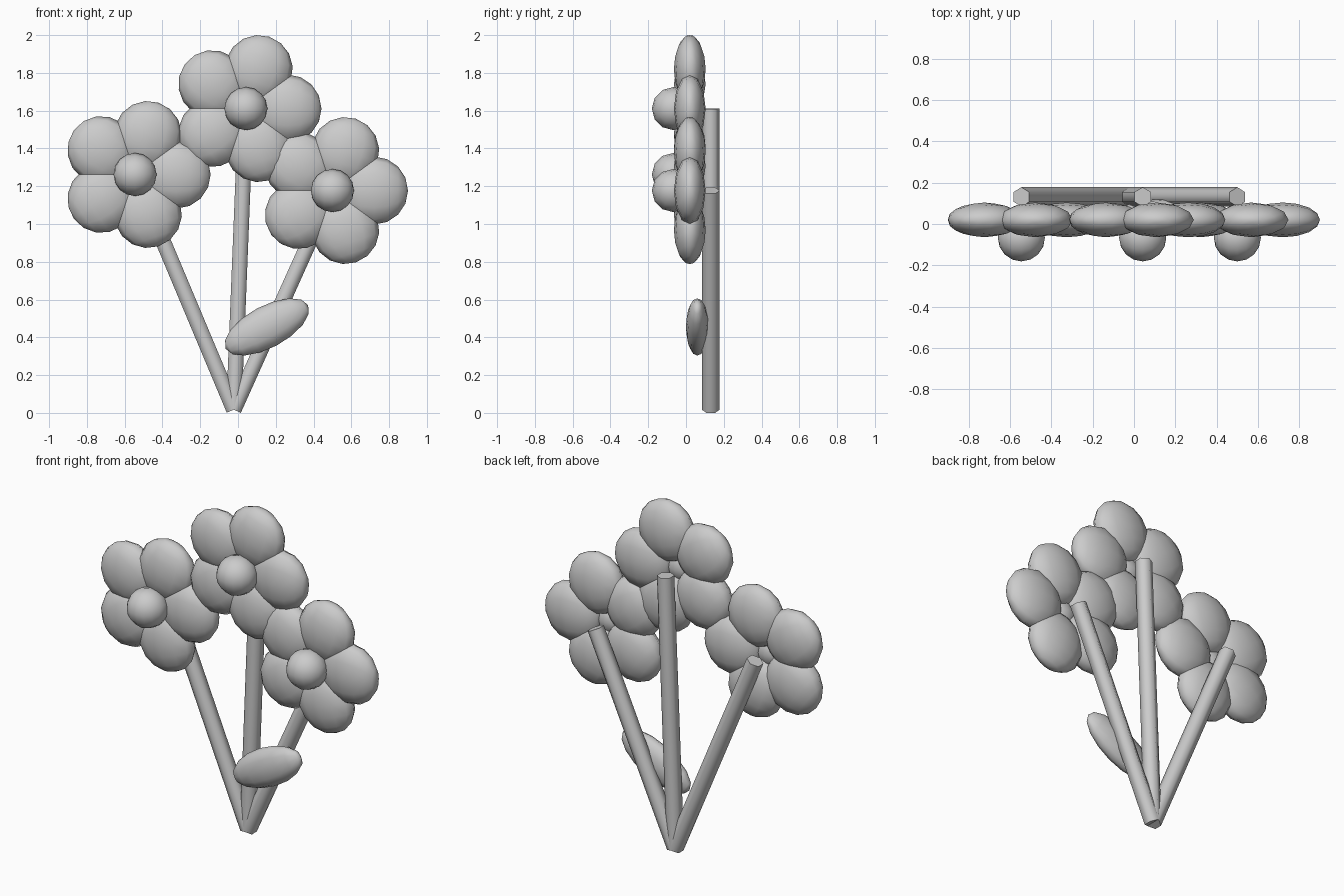
import bpy
from math import cos, sin, pi, radians
from mathutils import Vector, Matrix

if "Cube" in bpy.data.objects:
    bpy.data.objects.remove(bpy.data.objects["Cube"])


def smooth(obj):
    for poly in obj.data.polygons:
        poly.use_smooth = True


def ellipsoid(name, loc, scale, tilt=0.0, segments=12, rings=8):
    """Scaled sphere whose long axis (local x) is tilted in the front plane."""
    bpy.ops.mesh.primitive_uv_sphere_add(segments=segments, ring_count=rings, radius=1)
    obj = bpy.context.object
    obj.name = name
    # lay the poles along local x, then size it
    obj.data.transform(Matrix.Diagonal((*scale, 1)) @ Matrix.Rotation(pi / 2, 4, 'Y'))
    obj.rotation_euler = (0, -tilt, 0)
    obj.location = loc
    smooth(obj)
    return obj


def stem(name, start, end, radius=0.047):
    """Six-sided rod with a ridge facing front and back."""
    start, end = Vector(start), Vector(end)
    d = end - start
    bpy.ops.mesh.primitive_cylinder_add(vertices=6, radius=radius, depth=d.length)
    obj = bpy.context.object
    obj.name = name
    obj.location = (start + end) / 2
    obj.rotation_euler = (0, Vector((0, 0, 1)).angle(d) * (1 if d.x > 0 else -1), 0)
    bpy.ops.object.shade_smooth_by_angle(angle=radians(65))
    return obj


flowers = {"left": (-0.545, 1.262), "middle": (0.042, 1.611), "right": (0.50, 1.177)}

for side, (x, z) in flowers.items():
    # five overlapping petals in a ring
    for i in range(5):
        a = i * 2 * pi / 5
        ellipsoid(f"{side}_petal_{i + 1}", (x + 0.22 * cos(a), 0.02, z + 0.22 * sin(a)),
                  (0.18, 0.084, 0.18), a)
    # round flower centre
    ellipsoid(f"{side}_flower_centre", (x, -0.067, z), (0.114, 0.114, 0.114),
              segments=12, rings=8)
    # stem behind the flower, all meeting at the base
    stem(f"{side}_stem", (-0.022, 0.131, 0.017), (x, 0.131, z))

# single leaf in front of the stems
ellipsoid("leaf", (0.153, 0.06, 0.455), (0.247, 0.061, 0.111), radians(28))
